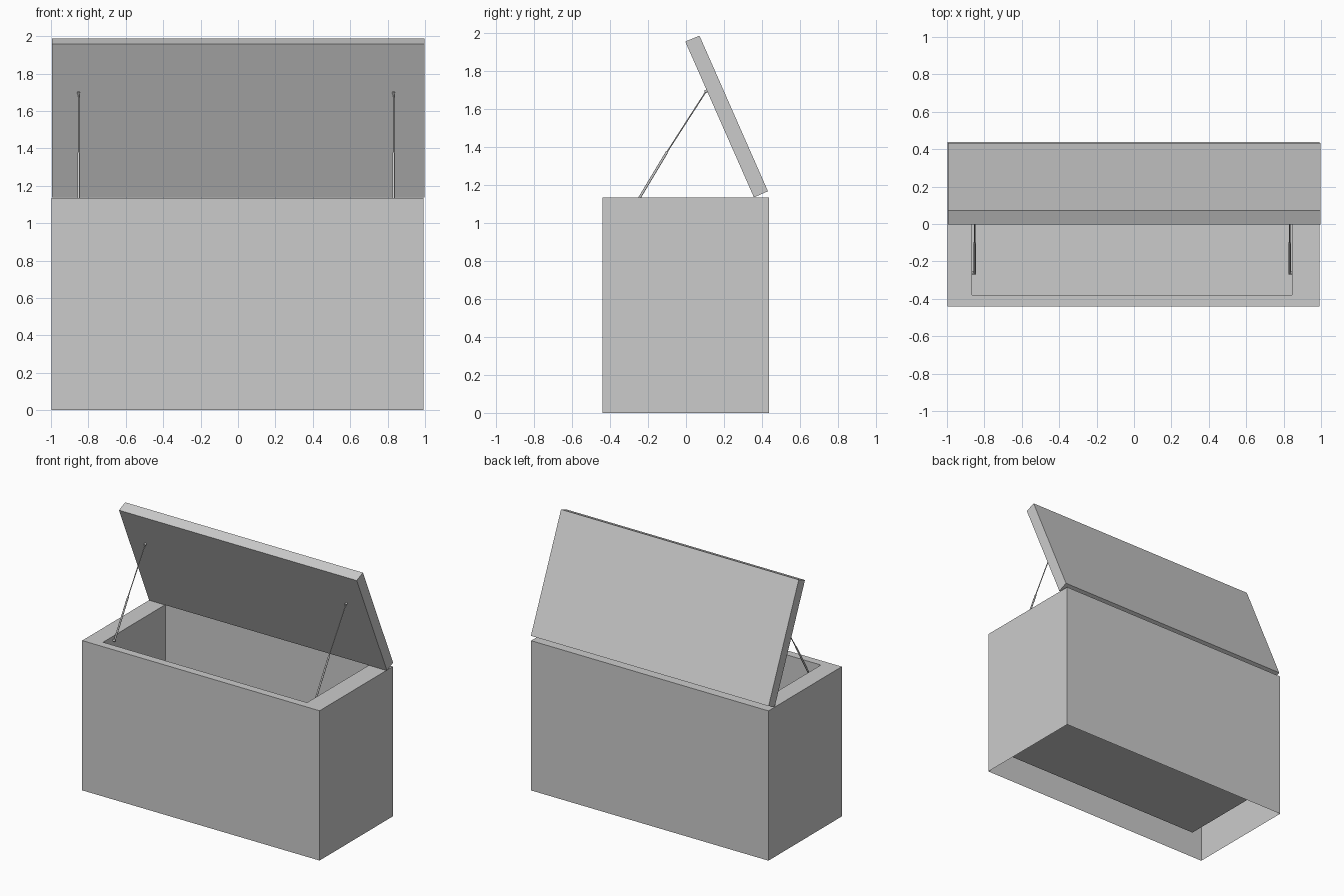
import bpy, bmesh
from mathutils import Vector

if "Cube" in bpy.data.objects:
    bpy.data.objects.remove(bpy.data.objects["Cube"])


def make_object(name, bm):
    bmesh.ops.recalc_face_normals(bm, faces=bm.faces)
    mesh = bpy.data.meshes.new(name)
    bm.to_mesh(mesh)
    bm.free()
    obj = bpy.data.objects.new(name, mesh)
    bpy.context.collection.objects.link(obj)
    return obj


def rod(name, a, b, radius, sides=12):
    a, b = Vector(a), Vector(b)
    bm = bmesh.new()
    bmesh.ops.create_cone(bm, cap_ends=True, segments=sides, radius1=radius,
                          radius2=radius, depth=(b - a).length)
    obj = make_object(name, bm)
    obj.location = (a + b) / 2
    obj.rotation_mode = 'QUATERNION'
    obj.rotation_quaternion = (b - a).to_track_quat('Z', 'Y')
    for p in obj.data.polygons:
        p.use_smooth = len(p.vertices) == 4
    return obj


# Chest body: open-bottomed outer shell, flat rim and a sunken inner tray
TOP, FLOOR = 1.135, 0.157
OUTER = (-0.998, 0.992, -0.44, 0.438)
INNER = (-0.865, 0.845, -0.38, 0.368)
bm = bmesh.new()
loops = []
for (x0, x1, y0, y1), z in ((OUTER, 0), (OUTER, TOP), (INNER, TOP), (INNER, FLOOR)):
    loops.append([bm.verts.new((x, y, z))
                  for x, y in ((x0, y0), (x1, y0), (x1, y1), (x0, y1))])
for lo, hi in zip(loops, loops[1:]):
    for i in range(4):
        j = (i + 1) % 4
        bm.faces.new((lo[i], lo[j], hi[j], hi[i]))
bm.faces.new(loops[-1])
make_object("chest_body", bm)

# Lid: tilted slab extruded from its side profile
profile = [(0.358, 1.136), (0.432, 1.168), (0.071, 1.988), (-0.004, 1.957)]
bm = bmesh.new()
face = bm.faces.new([bm.verts.new((-0.995, y, z)) for y, z in profile])
ext = bmesh.ops.extrude_face_region(bm, geom=[face], use_keep_orig=True)
bmesh.ops.translate(bm, vec=(1.993, 0, 0),
                    verts=[v for v in ext["geom"] if isinstance(v, bmesh.types.BMVert)])
make_object("lid", bm)

# Gas struts: thick cylinder, thin piston and a pin at each end
CENTRE = -0.01
for side, s in (("left", -1), ("right", 1)):
    x = CENTRE + s * 0.842
    wall = CENTRE + s * 0.855
    low, mid, high = (x, -0.262, 1.105), (x, -0.1, 1.375), (x, 0.106, 1.695)
    rod(side + "_strut_cylinder", low, mid, 0.0065)
    rod(side + "_strut_piston", mid, high, 0.0035)
    rod(side + "_lower_pin", (x - s * 0.007, *low[1:]), (wall, *low[1:]), 0.007)
    rod(side + "_upper_pin", (x, 0.099, 1.692), (x, 0.116, 1.6995), 0.008)
